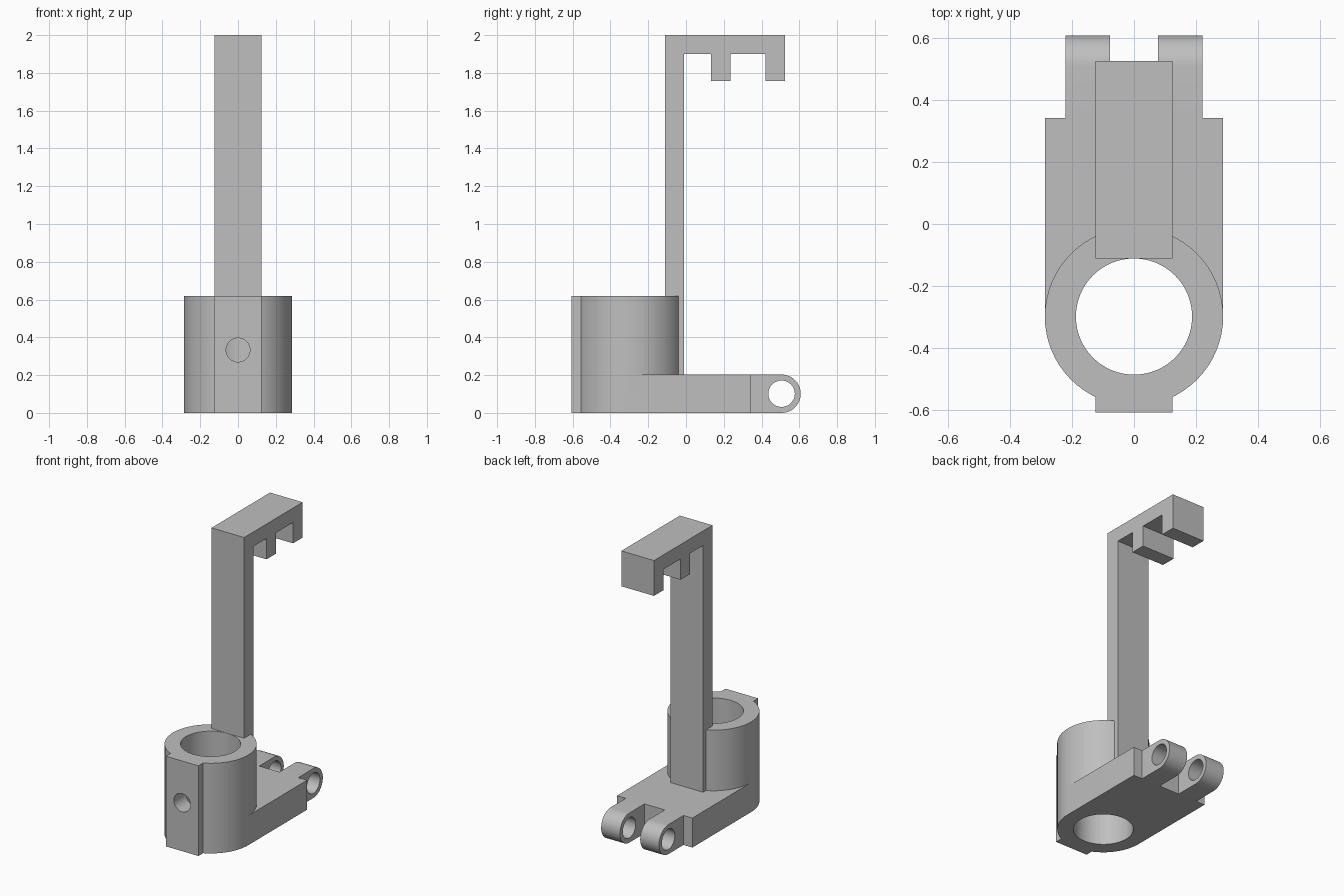
import bpy, bmesh
from math import sin, cos, pi, radians
from mathutils import Vector

cube = bpy.data.objects.get("Cube")
if cube:
    bpy.data.objects.remove(cube, do_unlink=True)

grey = bpy.data.materials.new("plain_grey")
grey.use_nodes = True
grey.diffuse_color = (0.52, 0.52, 0.52, 1)
grey.node_tree.nodes["Principled BSDF"].inputs["Base Color"].default_value = grey.diffuse_color

# Shared dimensions
BORE_Y, OUTER, INNER = -0.298, 0.287, 0.187
COLLAR_TOP, BASE_TOP = 0.62, 0.203
ARM_HALF = 0.124
PIN_Y, PIN_Z = 0.506, BASE_TOP / 2


def arc(cx, cy, r, start, end, steps):
    return [(cx + r * cos(start + (end - start) * i / steps),
             cy + r * sin(start + (end - start) * i / steps)) for i in range(steps + 1)]


def circle(cx, cy, r, steps=64):
    return arc(cx, cy, r, 0, 2 * pi, steps)[:-1]


def prism(name, points, axis, low, high):
    """Extrude a 2D outline along an axis: outline is (y,z), (x,z) or (x,y)."""
    place = {"X": lambda a, b, d: (d, a, b),
             "Y": lambda a, b, d: (a, d, b),
             "Z": lambda a, b, d: (a, b, d)}[axis]
    bm = bmesh.new()
    face = bm.faces.new([bm.verts.new(place(a, b, low)) for a, b in points])
    moved = bmesh.ops.extrude_face_region(bm, geom=[face])["geom"]
    bmesh.ops.translate(bm, vec=Vector(place(0, 0, high - low)),
                        verts=[v for v in moved if isinstance(v, bmesh.types.BMVert)])
    bmesh.ops.recalc_face_normals(bm, faces=bm.faces)
    mesh = bpy.data.meshes.new(name)
    bm.to_mesh(mesh)
    bm.free()
    mesh.materials.append(grey)
    obj = bpy.data.objects.new(name, mesh)
    bpy.context.collection.objects.link(obj)
    return obj


def box(name, x0, x1, y0, y1, z0, z1):
    return prism(name, [(x0, y0), (x1, y0), (x1, y1), (x0, y1)], "Z", z0, z1)


def activate(obj):
    bpy.ops.object.select_all(action="DESELECT")
    obj.select_set(True)
    bpy.context.view_layer.objects.active = obj


def combine(target, tool, operation):
    """Apply a boolean and discard the tool object."""
    mod = target.modifiers.new(operation.lower(), "BOOLEAN")
    mod.operation, mod.solver, mod.object = operation, "EXACT", tool
    activate(target)
    bpy.ops.object.modifier_apply(modifier=mod.name)
    bpy.data.objects.remove(tool, do_unlink=True)


# Base plate with a rounded hinge end, slotted and stepped into two lugs
side = [(BORE_Y, 0)] + arc(PIN_Y, PIN_Z, PIN_Z, -pi / 2, pi / 2, 24) + [(BORE_Y, BASE_TOP)]
body = prism("clamp_body", side, "X", -OUTER, OUTER)
for x0, x1 in ((-0.5, -0.22), (-0.077, 0.077), (0.22, 0.5)):
    combine(body, box("lug_gap", x0, x1, 0.341, 0.8, -0.1, 0.4), "DIFFERENCE")
combine(body, prism("pin_hole", circle(PIN_Y, PIN_Z, 0.07, 48), "X", -0.5, 0.5), "DIFFERENCE")

# Round collar with a flat pad on the front
combine(body, prism("collar", circle(0, BORE_Y, OUTER), "Z", 0, COLLAR_TOP), "UNION")
combine(body, box("front_pad", -ARM_HALF, ARM_HALF, -0.607, -0.5, 0, COLLAR_TOP), "UNION")

# Vertical bore and the screw hole through the pad
combine(body, prism("bore", circle(0, BORE_Y, INNER), "Z", -0.1, 0.8), "DIFFERENCE")
combine(body, prism("screw_hole", circle(0, 0.333, 0.063, 40), "Y", -0.8, BORE_Y), "DIFFERENCE")
activate(body)
bpy.ops.object.shade_smooth_by_angle(angle=radians(30))

# Upright arm with an overhanging top and two hanging teeth
y0, y1, end = -0.1105, -0.0095, 0.525
under, tip = 1.9, 1.757
outline = [(y0, 0.1), (y1, 0.1), (y1, under), (0.133, under), (0.133, tip), (0.235, tip),
           (0.235, under), (0.421, under), (0.421, tip), (end, tip), (end, 2), (y0, 2)]
prism("hook_arm", outline, "X", -ARM_HALF, ARM_HALF)
